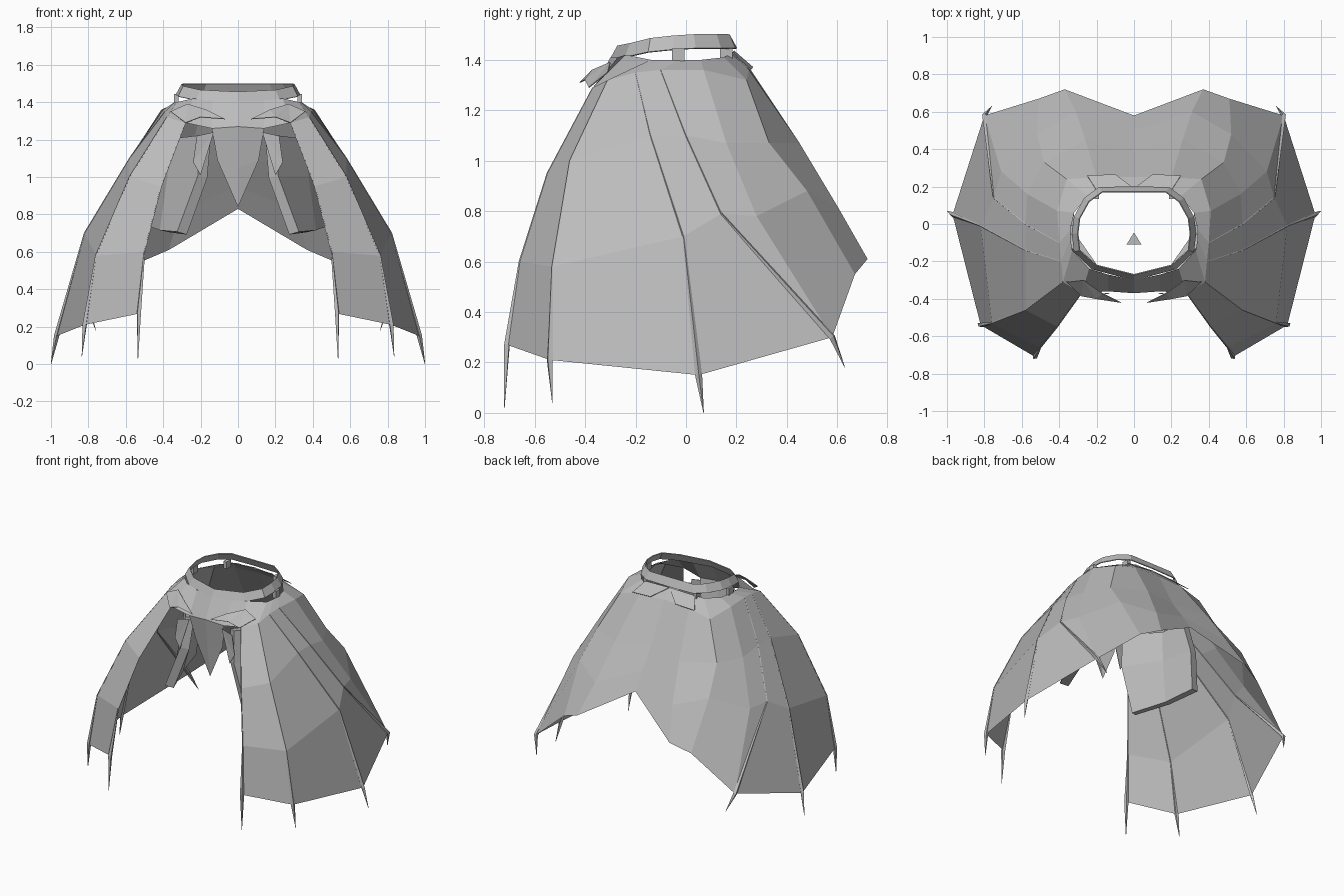
import bpy
import bmesh
from mathutils import Vector

default = bpy.data.objects.get("Cube")
if default:
    bpy.data.objects.remove(default, do_unlink=True)

# Single cloth colour
CLOTH = (0.5, 0.5, 0.5, 1.0)
cloth = bpy.data.materials.new("grey_cloth")
cloth.use_nodes = True
cloth.diffuse_color = CLOTH
shader = next(n for n in cloth.node_tree.nodes if n.type == "BSDF_PRINCIPLED")
shader.inputs["Base Color"].default_value = CLOTH


def finish(name, bm, mirror=True, thickness=0.0):
    """Turn a bmesh into a flat shaded object, mirrored across x."""
    bmesh.ops.remove_doubles(bm, verts=bm.verts, dist=0.0005)
    bmesh.ops.recalc_face_normals(bm, faces=bm.faces)
    mesh = bpy.data.meshes.new(name)
    bm.to_mesh(mesh)
    bm.free()
    mesh.materials.append(cloth)
    obj = bpy.data.objects.new(name, mesh)
    bpy.context.scene.collection.objects.link(obj)
    if mirror:
        mod = obj.modifiers.new("mirror", "MIRROR")
        mod.use_clip = True
        mod.merge_threshold = 0.002
    if thickness:
        mod = obj.modifiers.new("thickness", "SOLIDIFY")
        mod.thickness = thickness
        mod.offset = 0
    return obj


def add_grid(bm, columns):
    """Bridge neighbouring columns of points with faces."""
    rows = [[bm.verts.new(p) for p in col] for col in columns]
    for a, b in zip(rows, rows[1:]):
        for i in range(len(a) - 1):
            bm.faces.new((a[i], a[i + 1], b[i + 1], b[i]))


def sheet(name, columns, thickness=0.0):
    bm = bmesh.new()
    add_grid(bm, columns)
    return finish(name, bm, thickness=thickness)


def leaf(name, points, mirror=True):
    bm = bmesh.new()
    bm.faces.new([bm.verts.new(p) for p in points])
    bmesh.ops.triangulate(bm, faces=bm.faces)
    return finish(name, bm, mirror, thickness=0.004)


def rod(name, path, widths):
    """Four sided tapering rod along a path."""
    bm = bmesh.new()
    rings = []
    for i, (p, w) in enumerate(zip(path, widths)):
        ahead = Vector(path[min(i + 1, len(path) - 1)])
        behind = Vector(path[max(i - 1, 0)])
        along = (ahead - behind).normalized()
        side = along.cross(Vector((p[0], p[1], 0))).normalized()
        out = side.cross(along)
        rings.append([Vector(p) + d * w for d in (side, out, -side, -out, side)])
    add_grid(bm, rings)
    return finish(name, bm)


# Skirt: seams run from the waist to the hem, back centre round to the front
back_centre = [(0, .19, 1.43), (0, .25, 1.37), (0, .4, 1.09), (0, .5, .95), (0, .58, .83)]
back_fold = [(.14, .19, 1.43), (.2, .25, 1.36), (.26, .45, 1.07), (.31, .6, .82), (.37, .72, .61)]
back_valley = [(.25, .15, 1.41), (.36, .24, 1.32), (.48, .33, 1.07), (.52, .48, .88), (.51, .67, .55)]
back_crease = [(.32, .06, 1.4), (.41, .07, 1.36), (.57, .16, 1.07), (.71, .28, .78), (.8, .58, .3)]
back_rib = [(.34, -.03, 1.4), (.4, -.1, 1.36), (.58, 0, 1.1), (.75, .14, .79), (.8, .58, .3)]
side_rib = [(.34, -.08, 1.4), (.39, -.2, 1.35), (.58, -.14, 1.1), (.82, -.01, .7), (.97, .05, .15)]
front_rib = [(.33, -.14, 1.4), (.38, -.31, 1.32), (.58, -.46, 1), (.76, -.53, .58), (.82, -.54, .21)]
front_edge = [(.24, -.24, 1.42), (.28, -.37, 1.29), (.41, -.55, .95), (.5, -.66, .6), (.53, -.71, .27)]
sheet("skirt", [back_centre, back_fold, back_valley, back_crease, back_rib,
                side_rib, front_rib, front_edge])

# Ribs ending in hanging claws
claws = {
    "back_rib": (back_rib, (.76, .63, .18)),
    "side_rib": (side_rib, (1, .07, 0)),
    "front_rib": (front_rib, (.835, -.53, .04)),
    "edge_rib": (front_edge, (.535, -.72, .02)),
}
for name, (seam, tip) in claws.items():
    rod(name, seam[1:] + [tip], (.002, .003, .004, .014, .001))

# Pointed front cloth joining the two front edges
sheet("front_cloth", [
    [(0, -.3, 1.41), (0, -.37, 1.27), (0, -.35, 1.05), (0, -.32, .84)],
    [(.14, -.27, 1.41), (.14, -.36, 1.26), (.11, -.33, 1.09), (0, -.32, .84)],
])
sheet("front_yoke", [
    [(.14, -.27, 1.41), (.14, -.36, 1.26)],
    [(.24, -.24, 1.42), (.28, -.37, 1.29)],
])

# Waistband: flares outward, with a gap above the skirt at the sides
band = [(0, .17, 1.5), (.17, .17, 1.5), (.24, .12, 1.5), (.29, .03, 1.5),
        (.3, -.05, 1.495), (.29, -.14, 1.485), (.2, -.22, 1.465), (0, -.27, 1.455)]
columns = []
for p in band:
    top = Vector(p)
    out = Vector((top.x, top.y + .05, 0)).normalized()
    low = top + out * .03 - Vector((0, 0, .055))
    columns.append([top, low])
sheet("waistband", columns, thickness=.006)

# Tabs tying the waistband to the skirt
for name, spot in (("side_tab", (.33, -.03)), ("back_tab", (.2, .16))):
    bm = bmesh.new()
    bmesh.ops.create_cube(bm, size=1)
    bmesh.ops.scale(bm, verts=bm.verts, vec=(.025, .05, .05))
    bmesh.ops.translate(bm, verts=bm.verts, vec=(*spot, 1.42))
    finish(name, bm)

# Collar leaves over the front shoulders and the back
leaf("front_lapel", [(.07, -.42, 1.31), (.17, -.37, 1.36), (.27, -.3, 1.39),
                     (.36, -.31, 1.35), (.28, -.385, 1.29), (.2, -.4, 1.32)])
leaf("back_collar", [(0, .19, 1.435), (.1, .265, 1.37), (.25, .258, 1.36), (.2, .18, 1.425)])

# Inner hanging panels and straps
sheet("inner_panel", [
    [(.17, -.31, 1.22), (.19, -.34, 1), (.3, -.36, .7)],
    [(.33, -.08, 1.2), (.35, -.1, 1), (.39, -.12, .71)],
    [(.36, .1, 1.2), (.41, .12, 1), (.44, .1, .73)],
], thickness=.06)
leaf("inner_strap", [(.13, -.37, 1.24), (.22, -.38, 1.22), (.24, -.38, 1.08), (.2, -.38, 1.01)])

# Small pointed plate inside the waist
leaf("waist_plate", [(-.04, -.11, 1.33), (.04, -.11, 1.33), (0, -.045, 1.33)], mirror=False)
